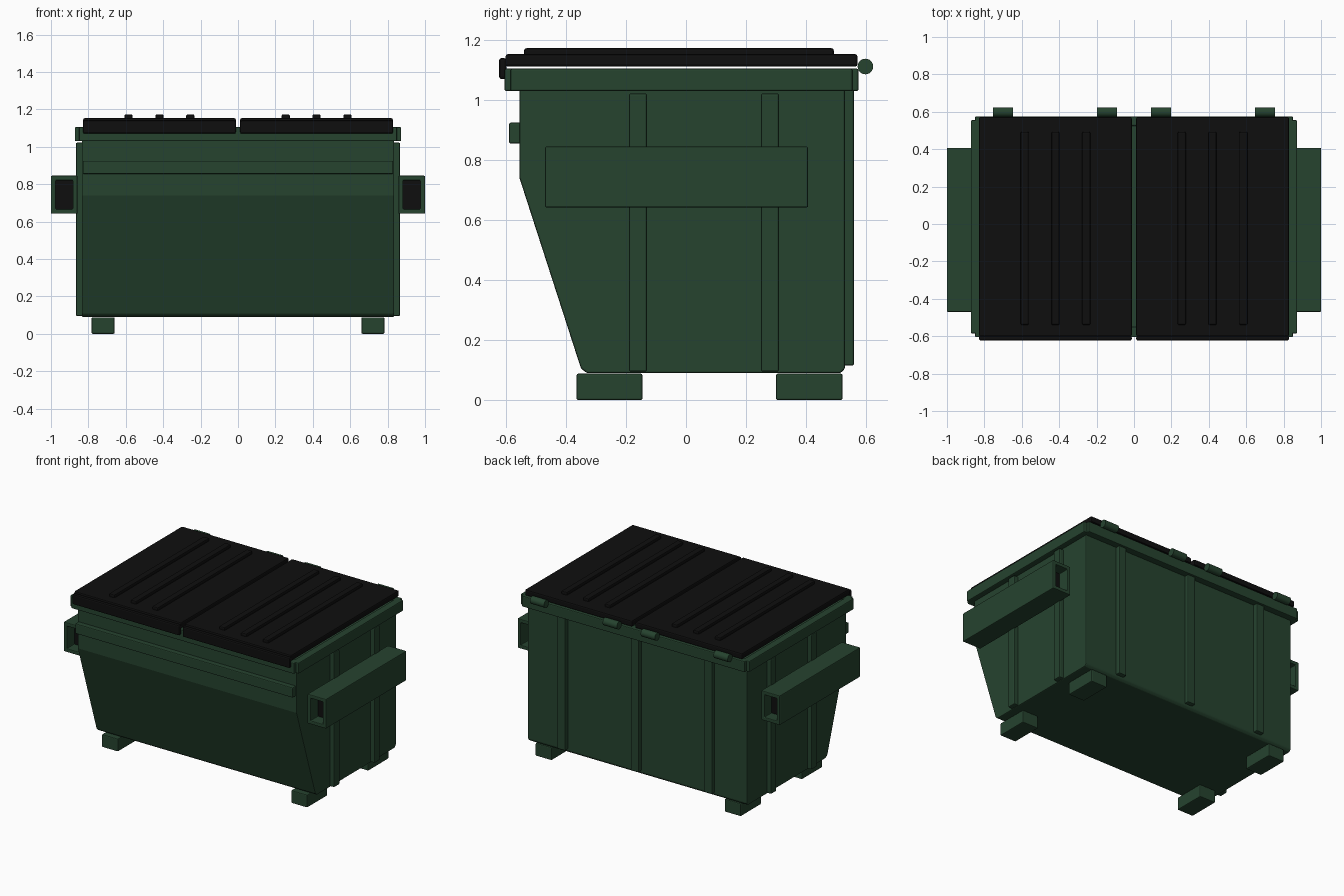
import bpy
import bmesh
import math

cube = bpy.data.objects.get("Cube")
if cube:
    bpy.data.objects.remove(cube, do_unlink=True)


def make_material(name, colour):
    mat = bpy.data.materials.new(name)
    mat.use_nodes = True
    mat.diffuse_color = colour
    mat.node_tree.nodes["Principled BSDF"].inputs["Base Color"].default_value = colour
    return mat


GREEN = make_material("dark green paint", (0.019, 0.056, 0.028, 1))
BLACK = make_material("black plastic", (0.0045, 0.0045, 0.0045, 1))


def finish(name, bm, mat, bevel):
    bmesh.ops.recalc_face_normals(bm, faces=bm.faces)
    mesh = bpy.data.meshes.new(name)
    bm.to_mesh(mesh)
    bm.free()
    mesh.materials.append(mat)
    obj = bpy.data.objects.new(name, mesh)
    bpy.context.collection.objects.link(obj)
    if bevel:
        mod = obj.modifiers.new("rounded edges", "BEVEL")
        mod.width = bevel
        mod.segments = 2
        mod.limit_method = "ANGLE"
        mod.angle_limit = math.radians(25)
    return obj


def box(name, xs, ys, zs, mat=GREEN, bevel=0.006):
    """Box between the given limits on each axis."""
    bm = bmesh.new()
    bmesh.ops.create_cube(bm, size=1)
    for v in bm.verts:
        v.co = [lim[0] if c < 0 else lim[1] for c, lim in zip(v.co, (xs, ys, zs))]
    return finish(name, bm, mat, bevel)


def extrude(name, points, axis, start, end, bevel):
    """Outline in the two other axes, extruded along the given axis."""
    bm = bmesh.new()
    verts = []
    for a, b in points:
        co = [a, b]
        co.insert(axis, start)
        verts.append(bm.verts.new(co))
    face = bm.faces.new(verts)
    geom = bmesh.ops.extrude_face_region(bm, geom=[face])["geom"]
    for v in geom:
        if isinstance(v, bmesh.types.BMVert):
            v.co[axis] = end
    return finish(name, bm, GREEN, bevel)


def span(side, a, b):
    return tuple(sorted((side * a, side * b)))


# Container body with sloping front
profile = [(-0.555, 1.09), (-0.555, 0.74), (-0.35, 0.105), (-0.33, 0.09),
           (0.515, 0.09), (0.53, 0.105), (0.53, 1.09)]
extrude("container_body", profile, 0, -0.835, 0.835, 0.006)

# Front ledge and rim bars
box("front_ledge", (-0.83, 0.83), (-0.59, -0.55), (0.855, 0.925))
box("front_rim", (-0.85, 0.85), (-0.605, -0.55), (1.03, 1.105))
box("back_rim", (-0.85, 0.85), (0.525, 0.575), (1.03, 1.105))

# Back ribs
for name, x in (("left", 0.56), ("middle", 0), ("right", -0.56)):
    box(f"{name}_back_rib", (x - 0.03, x + 0.03), (0.52, 0.56), (0.115, 1.035))


def fork_pocket(name, side):
    """Rectangular tube open at both ends, with a dark recessed core."""
    bm = bmesh.new()
    x0, x1 = span(side, 0.858, 1.0)
    z0, z1, wall = 0.642, 0.845, 0.025
    rings = []
    for inset, y in ((0, -0.47), (0, 0.407), (wall, 0.407), (wall, -0.47)):
        rings.append([bm.verts.new((x, y, z)) for x, z in (
            (x0 + inset, z0 + inset), (x1 - inset, z0 + inset),
            (x1 - inset, z1 - inset), (x0 + inset, z1 - inset))])
    for i in range(4):
        a, b = rings[i], rings[(i + 1) % 4]
        for j in range(4):
            k = (j + 1) % 4
            bm.faces.new((a[j], a[k], b[k], b[j]))
    finish(name + "_fork_pocket", bm, GREEN, 0.005)
    box(name + "_pocket_core", (x0 + 0.02, x1 - 0.02), (-0.39, 0.33),
        (z0 + 0.02, z1 - 0.02), BLACK, 0)


for name, side in (("left", 1), ("right", -1)):
    # Side rim, ribs and fork pocket
    box(name + "_side_rim", span(side, 0.82, 0.872), (-0.585, 0.555), (1.03, 1.105))
    for place, y in (("front", -0.16), ("back", 0.28)):
        box(f"{name}_{place}_side_rib", span(side, 0.82, 0.866),
            (y - 0.03, y + 0.03), (0.095, 1.022))
    fork_pocket(name, side)

    # Feet
    for place, ys in (("front", (-0.365, -0.145)), ("back", (0.3, 0.522))):
        box(f"{name}_{place}_foot", span(side, 0.66, 0.783), ys, (0, 0.088))

    # Lid with front lip and raised ridges
    lid_x = span(side, 0.012, 0.828)
    box(name + "_lid", lid_x, (-0.602, 0.572), (1.112, 1.153), BLACK, 0.008)
    box(name + "_lid_lip", lid_x, (-0.623, -0.598), (1.07, 1.14), BLACK, 0.008)
    for i, x in enumerate((0.255, 0.42, 0.585)):
        box(f"{name}_lid_ridge_{i + 1}", span(side, x - 0.022, x + 0.022),
            (-0.54, 0.493), (1.145, 1.173), BLACK, 0.008)

    # Hinge barrels
    for place, x in (("inner", 0.145), ("outer", 0.7)):
        circle = [(0.598 + 0.026 * math.cos(math.tau * i / 24),
                   1.112 + 0.026 * math.sin(math.tau * i / 24)) for i in range(24)]
        hinge = extrude(f"{name}_{place}_hinge", circle, 0,
                        side * (x - 0.054), side * (x + 0.054), 0)
        bpy.ops.object.select_all(action="DESELECT")
        hinge.select_set(True)
        bpy.context.view_layer.objects.active = hinge
        bpy.ops.object.shade_smooth_by_angle(angle=math.radians(30))
